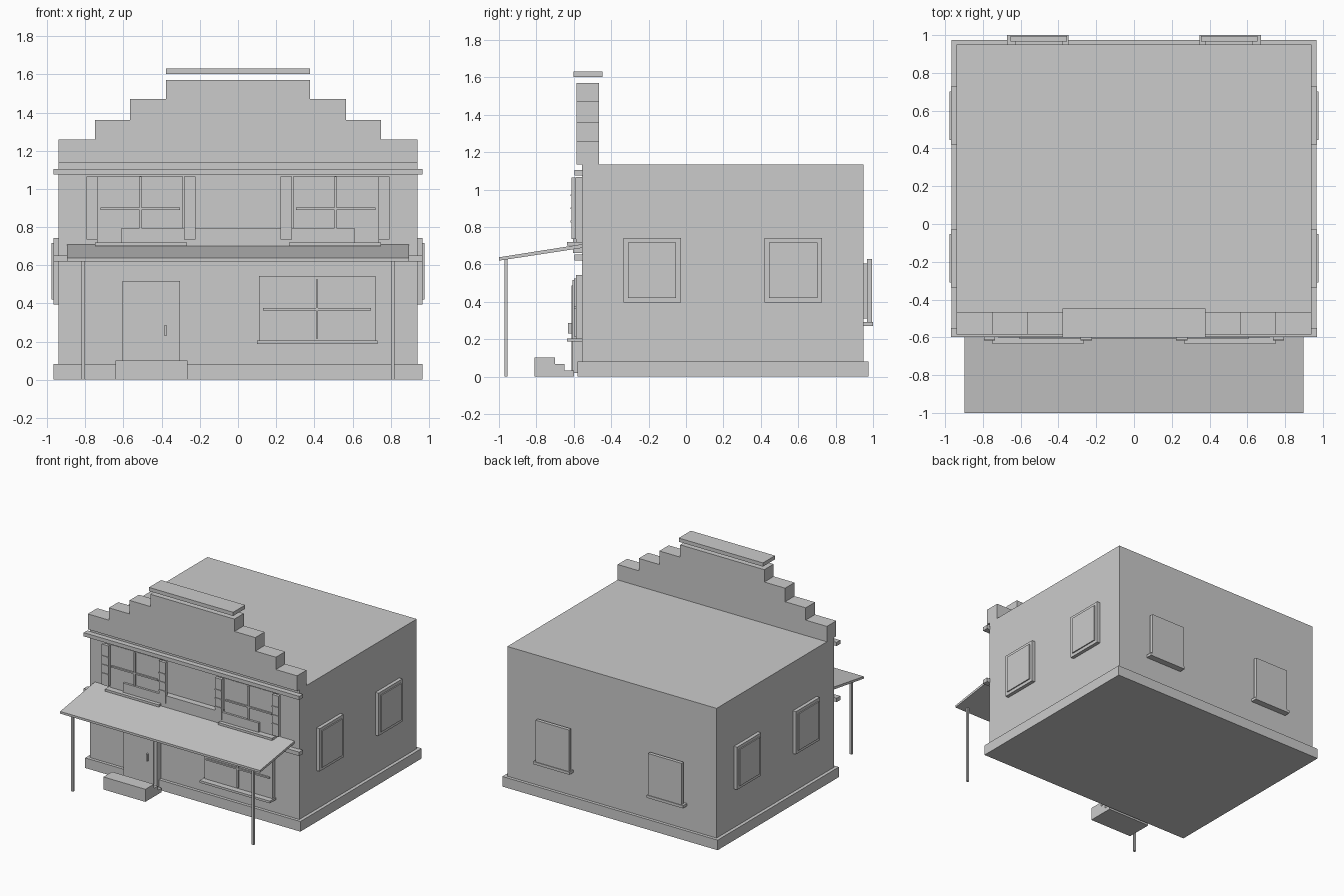
import bpy, bmesh


def box(name, x0, x1, y0, y1, z0, z1):
    """Axis-aligned box from its extents."""
    return prism(name, [(y0, z0), (y1, z0), (y1, z1), (y0, z1)], 'X', x0, x1)


def prism(name, profile, axis, a0, a1):
    """Extrude a closed profile along X (profile is y,z) or Y (profile is x,z)."""
    bm = bmesh.new()

    def pt(p, a):
        return (a, p[0], p[1]) if axis == 'X' else (p[0], a, p[1])

    face = bm.faces.new([bm.verts.new(pt(p, a0)) for p in profile])
    ext = bmesh.ops.extrude_face_region(bm, geom=[face])
    shift = (a1 - a0, 0, 0) if axis == 'X' else (0, a1 - a0, 0)
    verts = [g for g in ext['geom'] if isinstance(g, bmesh.types.BMVert)]
    bmesh.ops.translate(bm, vec=shift, verts=verts)
    bmesh.ops.recalc_face_normals(bm, faces=bm.faces)
    mesh = bpy.data.meshes.new(name)
    bm.to_mesh(mesh)
    bm.free()
    ob = bpy.data.objects.new(name, mesh)
    bpy.context.collection.objects.link(ob)
    return ob


def mirrored(ob):
    """Repeat a part on the other side of x = 0."""
    mod = ob.modifiers.new("mirror", 'MIRROR')
    mod.use_axis = (True, False, False)
    return ob


# Building body and plinth
box("building_body", -0.94, 0.94, -0.555, 0.95, 0, 1.135)
box("plinth", -0.967, 0.967, -0.58, 0.975, 0, 0.082)

# Stepped false-front parapet with floating cap
steps = [(0.94, 1.135), (0.94, 1.26), (0.75, 1.26), (0.75, 1.36),
         (0.565, 1.36), (0.565, 1.47), (0.378, 1.47), (0.378, 1.57)]
prism("parapet", steps + [(-x, z) for x, z in reversed(steps)], 'Y', -0.585, -0.465)
box("parapet_cap", -0.378, 0.378, -0.602, -0.447, 1.602, 1.632)

# Horizontal bands and the sign board
box("cornice", -0.968, 0.968, -0.597, -0.55, 1.075, 1.105)
box("lower_band", -0.968, 0.968, -0.597, -0.55, 0.62, 0.652)
box("sign_board", -0.61, 0.61, -0.605, -0.55, 0.66, 0.795)

# Sloping porch roof on two posts
prism("porch_roof", [(-1.0, 0.62), (-1.0, 0.638), (-0.555, 0.708), (-0.555, 0.688)],
      'X', -0.897, 0.897)
mirrored(box("porch_post", 0.802, 0.82, -0.97, -0.954, 0, 0.628))

# Door, handle and doorstep
box("door_frame", -0.605, -0.305, -0.606, -0.55, 0.02, 0.517)
box("door", -0.58, -0.33, -0.612, -0.55, 0.02, 0.487)
box("door_handle", -0.386, -0.374, -0.63, -0.605, 0.23, 0.288)
prism("doorstep", [(-0.81, 0), (-0.81, 0.102), (-0.70, 0.102), (-0.70, 0.068),
                   (-0.65, 0.068), (-0.65, 0.033), (-0.60, 0.033), (-0.60, 0)],
      'X', -0.642, -0.265)

# Ground-floor shop window
box("shop_window", 0.11, 0.72, -0.588, -0.55, 0.2, 0.543)
box("shop_window_upright", 0.408, 0.42, -0.6, -0.58, 0.215, 0.525)
box("shop_window_crossbar", 0.13, 0.697, -0.6, -0.58, 0.364, 0.376)
box("shop_window_sill", 0.1, 0.73, -0.635, -0.55, 0.187, 0.205)

# Upper windows with sills and slatted shutters
mirrored(box("upper_window", 0.29, 0.737, -0.588, -0.55, 0.715, 1.068))
mirrored(box("upper_upright", 0.505, 0.517, -0.6, -0.58, 0.73, 1.065))
mirrored(box("upper_crossbar", 0.305, 0.72, -0.6, -0.58, 0.89, 0.902))
mirrored(box("upper_sill", 0.267, 0.75, -0.635, -0.55, 0.702, 0.72))
for x in (0.222, 0.735):
    mirrored(box("shutter", x, x + 0.06, -0.613, -0.588, 0.735, 1.065))
    for z in (0.83, 0.9, 0.97):
        mirrored(box("shutter_slat", x, x + 0.06, -0.618, -0.605, z - 0.005, z + 0.005))

# Side windows
for y in (-0.335, 0.42):
    mirrored(box("side_window_frame", 0.935, 0.968, y, y + 0.307, 0.395, 0.742))
    mirrored(box("side_window_pane", 0.935, 0.977, y + 0.025, y + 0.282, 0.42, 0.717))

# Back windows with sills
mirrored(box("back_window_pane", 0.375, 0.63, 0.945, 0.97, 0.31, 0.605))
mirrored(box("back_window_frame", 0.355, 0.655, 0.967, 0.995, 0.29, 0.63))
mirrored(box("back_window_sill", 0.347, 0.673, 0.945, 1.0, 0.27, 0.292))
